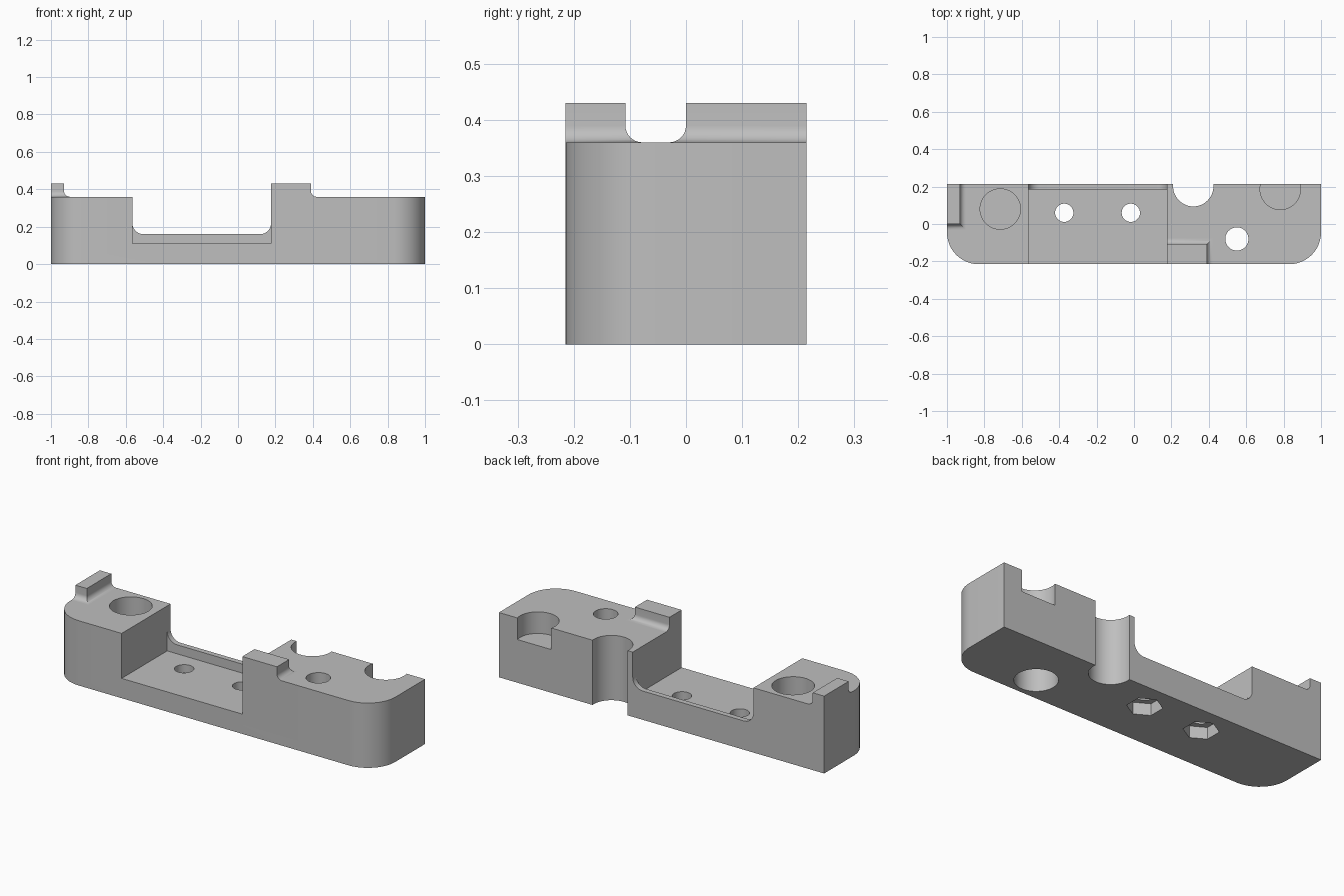
import bpy
import bmesh
from math import cos, sin, pi, radians
from mathutils import Matrix, Vector

cube = bpy.data.objects.get("Cube")
if cube:
    bpy.data.objects.remove(cube, do_unlink=True)

TOP, DEPTH = 0.36, 0.215          # body height, half depth
FLOOR, LIP = 0.11, 0.16           # pocket floor and rear lip heights
LEFT, RIGHT = -0.565, 0.177       # pocket side walls

grey = bpy.data.materials.new("light_grey")
grey.use_nodes = True
grey.diffuse_color = (0.52, 0.52, 0.52, 1)
grey.node_tree.nodes["Principled BSDF"].inputs["Base Color"].default_value = grey.diffuse_color


def make_object(name, bm):
    bmesh.ops.recalc_face_normals(bm, faces=bm.faces)
    mesh = bpy.data.meshes.new(name)
    bm.to_mesh(mesh)
    bm.free()
    mesh.materials.append(grey)
    obj = bpy.data.objects.new(name, mesh)
    bpy.context.collection.objects.link(obj)
    return obj


def prism(name, points, along):
    """Extrude a closed loop of 3D points along a vector."""
    bm = bmesh.new()
    face = bm.faces.new([bm.verts.new(p) for p in points])
    side = bmesh.ops.extrude_face_region(bm, geom=[face])["geom"]
    bmesh.ops.translate(bm, vec=Vector(along),
                        verts=[v for v in side if isinstance(v, bmesh.types.BMVert)])
    return make_object(name, bm)


def arc(cx, cy, r, start, end, steps=12):
    angles = [radians(start + (end - start) * i / steps) for i in range(steps + 1)]
    return [(cx + r * cos(a), cy + r * sin(a)) for a in angles]


def cylinder(name, x, y, r, z0, z1, sides=48, turn=0):
    bm = bmesh.new()
    place = Matrix.Translation((x, y, (z0 + z1) / 2)) @ Matrix.Rotation(turn, 4, 'Z')
    bmesh.ops.create_cone(bm, cap_ends=True, segments=sides, radius1=r, radius2=r,
                          depth=z1 - z0, matrix=place)
    return make_object(name, bm)


def smooth(obj):
    bpy.ops.object.select_all(action='DESELECT')
    obj.select_set(True)
    bpy.context.view_layer.objects.active = obj
    bpy.ops.object.shade_smooth_by_angle(angle=radians(30))


# Body block with rounded front corners
R = 0.17
outline = [(1, DEPTH), (-1, DEPTH)]
outline += arc(-1 + R, -DEPTH + R, R, 180, 270)
outline += arc(1 - R, -DEPTH + R, R, 270, 360)
body = prism("body", [(x, y, 0) for x, y in outline], (0, 0, TOP))

# Pocket open to the front, and the rounded window over its rear lip
pocket = [(LEFT, FLOOR), (RIGHT, FLOOR), (RIGHT, 0.5), (LEFT, 0.5)]
r = 0.06
window = arc(LEFT + r, LIP + r, r, 180, 270) + arc(RIGHT - r, LIP + r, r, 270, 360)
window += [(RIGHT, 0.5), (LEFT, 0.5)]
cutters = [
    prism("pocket_cutter", [(x, -0.3, z) for x, z in pocket], (0, 0.485, 0)),
    prism("window_cutter", [(x, 0.1, z) for x, z in window], (0, 0.2, 0)),
]

# Round recesses, rear slot, bolt hole with counterbore from below
BORE = 0.108
cutters += [
    cylinder("blind_bore_cutter", -0.715, 0.08, BORE, FLOOR, 0.5),
    cylinder("rear_notch_cutter", 0.782, 0.185, BORE, 0.24, 0.5),
    cylinder("rear_slot_cutter", 0.317, 0.202, BORE, -0.1, 0.5),
    cylinder("bolt_hole_cutter", 0.55, -0.08, 0.062, -0.1, 0.5),
    cylinder("counterbore_cutter", 0.55, -0.08, BORE, -0.1, 0.25),
]

# Pocket screw holes with hexagonal nut traps underneath
for x in (-0.373, -0.017):
    cutters += [
        cylinder("screw_hole_cutter", x, 0.06, 0.049, -0.1, 0.3, 32),
        cylinder("nut_trap_cutter", x, 0.06, 0.089, -0.1, 0.065, 6, 0),
    ]

for cutter in cutters:
    cutter.hide_render = True
    mod = body.modifiers.new(cutter.name, 'BOOLEAN')
    mod.operation = 'DIFFERENCE'
    mod.solver = 'EXACT'
    mod.object = cutter

# Bake the cuts and discard the cutters
bpy.context.view_layer.update()
graph = bpy.context.evaluated_depsgraph_get()
cut_mesh = bpy.data.meshes.new_from_object(body.evaluated_get(graph))
body.modifiers.clear()
body.data = cut_mesh
for cutter in cutters:
    bpy.data.objects.remove(cutter, do_unlink=True)
smooth(body)


def tab(name, x0, x1, y0, y1, flare_front):
    """Raised stop whose inner side and one end flare into the body."""
    f, steps, height = 0.03, 8, 0.43
    levels = [(f * (1 - sin(a)), TOP + f * (1 - cos(a)))
              for a in (i * pi / 2 / steps for i in range(steps + 1))]
    levels.append((0, height))
    bm = bmesh.new()
    rings = []
    for d, z in levels:
        front, back = (y0 - d, y1) if flare_front else (y0, y1 + d)
        corners = [(x0, front), (x1 + d, front), (x1 + d, back), (x0, back)]
        rings.append([bm.verts.new((x, y, z)) for x, y in corners])
    for low, high in zip(rings, rings[1:]):
        for i in range(4):
            j = (i + 1) % 4
            bm.faces.new((low[i], low[j], high[j], high[i]))
    bm.faces.new(rings[-1])
    bm.faces.new(rings[0][::-1])
    smooth(make_object(name, bm))


# Stops on the top face
tab("right_end_stop", -1, -0.93, 0, DEPTH, True)
tab("front_stop", RIGHT, 0.39, -DEPTH, -0.108, False)
